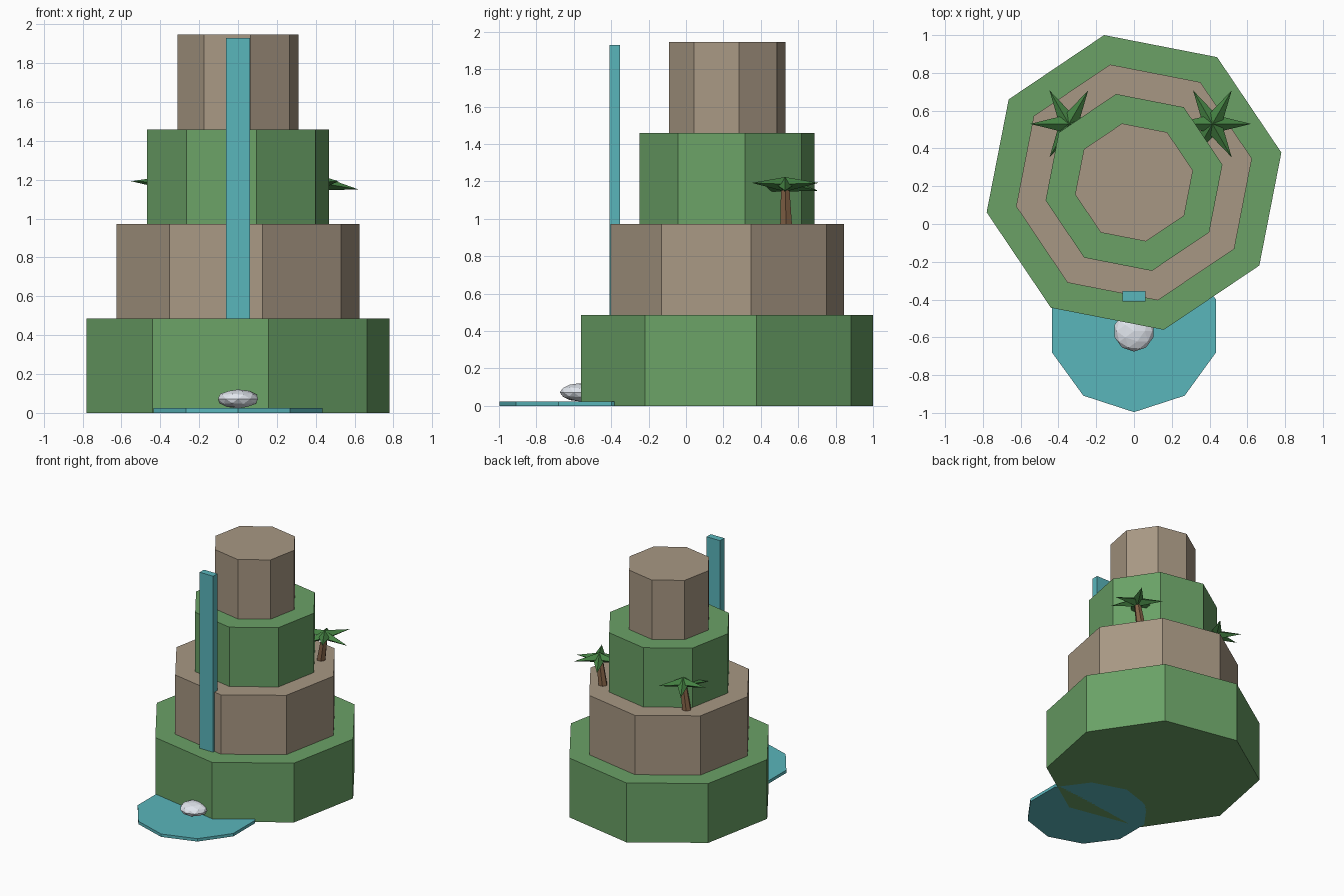
import bpy, bmesh, math
from mathutils import Vector

if "Cube" in bpy.data.objects:
    bpy.data.objects.remove(bpy.data.objects["Cube"])


def material(name, rgb):
    m = bpy.data.materials.new(name)
    m.diffuse_color = (*[(c / 255) ** 2.2 for c in rgb], 1)
    m.use_nodes = True
    m.node_tree.nodes["Principled BSDF"].inputs["Base Color"].default_value = m.diffuse_color
    return m


GREEN = material("grass", (106, 160, 102))
BROWN = material("rock", (166, 150, 130))
WATER = material("water", (90, 180, 186))
FOAM = material("foam", (225, 230, 238))
BARK = material("bark", (130, 98, 72))
LEAF = material("leaf", (70, 128, 68))


def finish(bm, name, mat):
    bmesh.ops.recalc_face_normals(bm, faces=bm.faces)
    me = bpy.data.meshes.new(name)
    bm.to_mesh(me)
    bm.free()
    me.materials.append(mat)
    ob = bpy.data.objects.new(name, me)
    bpy.context.collection.objects.link(ob)
    return ob


def prism(name, sides, bottom, top, r0, r1, turn, mat):
    """Straight or leaning n-sided column between two centre points."""
    bm = bmesh.new()
    rings = []
    for c, r in ((bottom, r0), (top, r1)):
        rings.append([bm.verts.new(Vector(c) + Vector((r * math.cos(a), r * math.sin(a), 0)))
                      for a in (turn + math.tau * i / sides for i in range(sides))])
    bm.faces.new(rings[0])
    bm.faces.new(rings[1])
    for i in range(sides):
        j = (i + 1) % sides
        bm.faces.new((rings[0][i], rings[0][j], rings[1][j], rings[1][i]))
    return finish(bm, name, mat)


# Stepped hill: four octagonal tiers
H = 0.4865
for i in range(4):
    r = 0.796 - 0.1592 * i
    prism(f"hill_tier_{i + 1}", 8, (0, 0.22, H * i), (0, 0.22, H * (i + 1)),
          r, r, 0.2, BROWN if i % 2 else GREEN)

# Pool at the foot
prism("pool", 10, (0, -0.54, 0), (0, -0.54, 0.024), 0.456, 0.456, math.radians(-90), WATER)

# Waterfall slab
bm = bmesh.new()
bmesh.ops.create_cube(bm, size=1)
for v in bm.verts:
    v.co = (v.co.x * 0.122, v.co.y * 0.055 - 0.3815, v.co.z * 1.91 + 0.975)
finish(bm, "waterfall", WATER)

# Splash foam
bm = bmesh.new()
bmesh.ops.create_icosphere(bm, subdivisions=2, radius=0.108)
for v in bm.verts:
    v.co = (v.co.x, v.co.y - 0.567, v.co.z * 0.45 + 0.072)
finish(bm, "foam", FOAM)

# Palms: leaning trunk and six fronds of alternating droop
for side, x in (("left", -0.38), ("right", 0.38)):
    crown = Vector((x + 0.035, 0.53, 1.184))
    prism(f"{side}_palm_trunk", 6, (x, 0.535, 2 * H), crown, 0.036, 0.025, 0, BARK)
    bm = bmesh.new()
    for k in range(6):
        a = math.radians(60 * k)
        out = Vector((math.cos(a), math.sin(a), 0))
        across = Vector((-out.y, out.x, 0)) * 0.05
        up = Vector((0, 0, 0.039))
        ring = [bm.verts.new(crown + d) for d in (across, up, -across, -up)]
        tip = bm.verts.new(crown + out * 0.205 + Vector((0, 0, 0.008 if k % 2 else -0.034)))
        bm.faces.new(ring)
        for i in range(4):
            bm.faces.new((ring[i], ring[(i + 1) % 4], tip))
    finish(bm, f"{side}_palm_fronds", LEAF)
